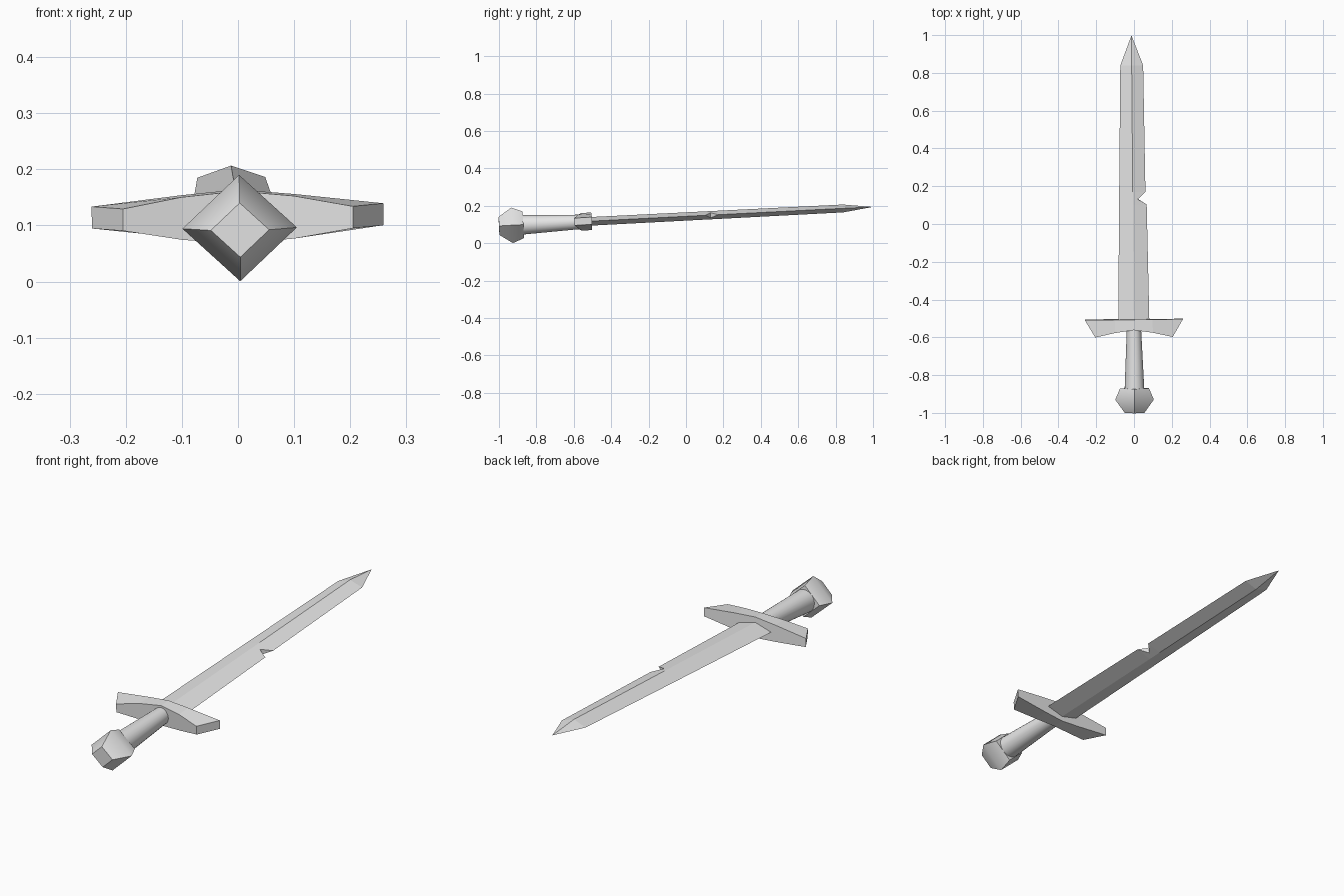
import bpy, bmesh, math
from mathutils import Matrix

cube = bpy.data.objects.get("Cube")
if cube:
    bpy.data.objects.remove(cube, do_unlink=True)

# One grey for the whole sword
grey = bpy.data.materials.new("steel_grey")
grey.use_nodes = True
colour = (0.8, 0.8, 0.8, 1)
grey.diffuse_color = colour
grey.node_tree.nodes["Principled BSDF"].inputs["Base Color"].default_value = colour

# Sword space: y runs from pommel centre to tip; it lies slightly tilted
LAY = (Matrix.Translation((0.003, -0.935, 0.095)) @ Matrix.Rotation(0.0085, 4, 'Z')
       @ Matrix.Rotation(0.051, 4, 'X') @ Matrix.Rotation(-0.0115, 4, 'Y'))


def loft(name, sections, smooth=None):
    """Skin equal rings of points; a one-point section closes to a tip."""
    bm = bmesh.new()
    rings = [[bm.verts.new(p) for p in s] for s in sections]
    for a, b in zip(rings, rings[1:]):
        n = len(a)
        for i in range(n):
            j = (i + 1) % n
            bm.faces.new((a[i], a[j], b[0]) if len(b) == 1 else (a[i], a[j], b[j], b[i]))
    for ring in (rings[0], rings[-1]):
        if len(ring) > 2:
            bm.faces.new(ring)
    bmesh.ops.recalc_face_normals(bm, faces=bm.faces)
    mesh = bpy.data.meshes.new(name)
    bm.to_mesh(mesh)
    bm.free()
    mesh.materials.append(grey)
    obj = bpy.data.objects.new(name, mesh)
    bpy.context.collection.objects.link(obj)
    if smooth:
        bpy.ops.object.select_all(action='DESELECT')
        obj.select_set(True)
        bpy.context.view_layer.objects.active = obj
        bpy.ops.object.shade_smooth_by_angle(angle=math.radians(smooth))
    return obj


def ring(y, rx, rz, sides):
    turns = [2 * math.pi * i / sides for i in range(sides)]
    return [(rx * math.cos(t), y, rz * math.sin(t)) for t in turns]


# Pommel: four-sided, standing on a corner
pommel = loft("pommel", [ring(y, r, r * 0.93, 4) for y, r in
                         ((-0.065, 0.052), (0.005, 0.102), (0.065, 0.077))], 60)

# Grip: round and tapering towards the guard
grip = loft("grip", [ring(0.06, 0.052, 0.052, 24), ring(0.4, 0.037, 0.037, 24)], 40)

# Guard: swept forward, deepest in the middle; columns are front x, back x, front y, half height
half = [(0.205, 0.26, 0.337, 0.0195), (0.1, 0.1, 0.361, 0.038)]
stations = ([(-f, -b, y, h) for f, b, y, h in half] + [(0, 0, 0.376, 0.047)] + half[::-1])
guard = loft("guard", [[(f, y, -h), (b, 0.431, -h), (b, 0.431, h), (f, y, h)]
                       for f, b, y, h in stations])

# Blade: diamond section; columns are y, left half width, right half width, half thickness
blade = loft("blade", [[(-l, y, 0), (0, y, t), (r, y, 0), (0, y, -t)] for y, l, r, t in
                       ((0.4, 0.083, 0.082, 0.023), (1.04, 0.073, 0.073, 0.022),
                        (1.107, 0.072, 0.067, 0.022), (1.777, 0.0605, 0.0605, 0.021))]
             + [[(0, 1.936, 0)]])

# Notch broken out of the blade's edge
cutter = loft("notch_cutter", [[(0.026, 1.068, z), (0.12, 1.012, z), (0.12, 1.157, z)]
                               for z in (-0.1, 0.1)])
cutter.hide_render = True
cut = blade.modifiers.new("notch", 'BOOLEAN')
cut.operation = 'DIFFERENCE'
cut.solver = 'EXACT'
cut.object = cutter
bpy.ops.object.select_all(action='DESELECT')
blade.select_set(True)
bpy.context.view_layer.objects.active = blade
bpy.ops.object.modifier_apply(modifier=cut.name)
bpy.data.objects.remove(cutter, do_unlink=True)

# Lay the finished sword down
for part in (pommel, grip, guard, blade):
    part.data.transform(LAY)
    part.data.update()
